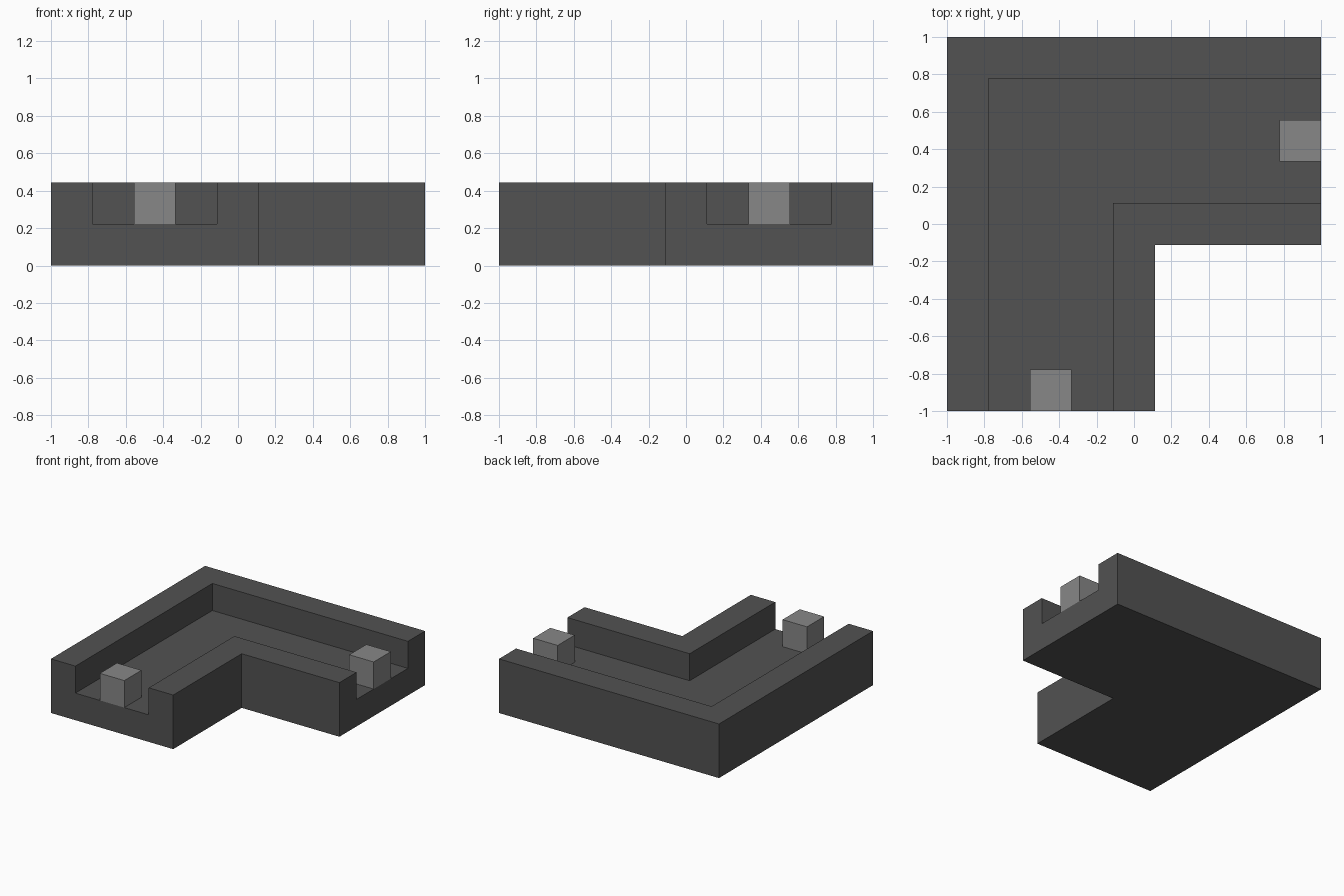
import bpy, bmesh

cube = bpy.data.objects.get("Cube")
if cube:
    bpy.data.objects.remove(cube, do_unlink=True)

U = 2 / 9            # wall thickness, floor thickness and post size
MID = 2 * U          # distance of the channel centreline from the origin


def make_material(name, grey):
    mat = bpy.data.materials.new(name)
    mat.use_nodes = True
    colour = (grey, grey, grey, 1)
    mat.diffuse_color = colour
    mat.node_tree.nodes["Principled BSDF"].inputs["Base Color"].default_value = colour
    return mat


def make_object(name, bm, mat):
    bmesh.ops.recalc_face_normals(bm, faces=bm.faces)
    mesh = bpy.data.meshes.new(name)
    bm.to_mesh(mesh)
    bm.free()
    mesh.materials.append(mat)
    obj = bpy.data.objects.new(name, mesh)
    bpy.context.collection.objects.link(obj)
    return obj


dark_grey = make_material("dark grey", 0.085)
light_grey = make_material("light grey", 0.243)

# Corner channel: a U section swept round a mitred right-angle bend
section = [(2.5, 0), (2.5, 2), (1.5, 2), (1.5, 1),
           (-1.5, 1), (-1.5, 2), (-2.5, 2), (-2.5, 0)]
bm = bmesh.new()
rings = [[], [], []]
for across, height in section:
    d, z = across * U, height * U
    bend_stations = [(-MID - d, -1), (-MID - d, MID + d), (1, MID + d)]
    for ring, (x, y) in zip(rings, bend_stations):
        ring.append(bm.verts.new((x, y, z)))
for a, b in zip(rings, rings[1:]):
    for i in range(len(section)):
        j = (i + 1) % len(section)
        bm.faces.new((a[i], a[j], b[j], b[i]))
bm.faces.new(rings[0])
bm.faces.new(rings[-1])
make_object("corner_channel", bm, dark_grey)

# Square posts standing on the floor at both open ends
for name, x, y in (("front_post", -MID, -1 + U / 2), ("left_post", 1 - U / 2, MID)):
    bm = bmesh.new()
    bmesh.ops.create_cube(bm, size=U)
    post = make_object(name, bm, light_grey)
    post.location = (x, y, 1.5 * U)
